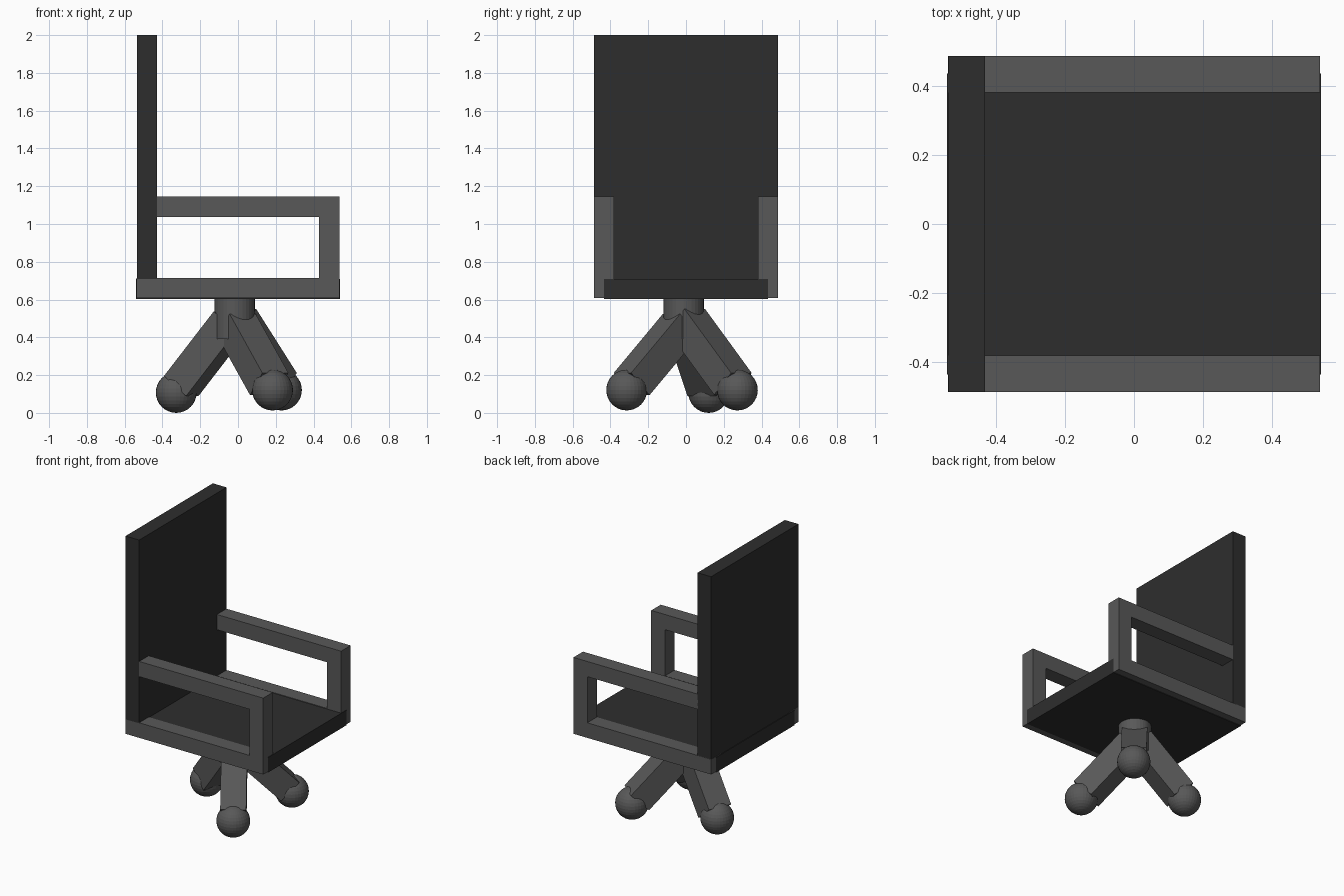
import bpy, math
from mathutils import Vector, Matrix

if "Cube" in bpy.data.objects:
    bpy.data.objects.remove(bpy.data.objects["Cube"])


def make_material(name, value):
    m = bpy.data.materials.new(name)
    m.diffuse_color = (value, value, value, 1)
    m.use_nodes = True
    m.node_tree.nodes["Principled BSDF"].inputs["Base Color"].default_value = m.diffuse_color
    return m


black = make_material("black upholstery", 0.027)
grey = make_material("grey frame", 0.098)


def box(name, lo, hi, mat):
    lo, hi = Vector(lo), Vector(hi)
    bpy.ops.mesh.primitive_cube_add(size=1)
    o = bpy.context.object
    o.name = name
    o.data.transform(Matrix.Translation((lo + hi) / 2) @ Matrix.Diagonal((*(hi - lo), 1)))
    o.data.materials.append(mat)
    return o


# Seat and tall back
box("seat", (-0.54, -0.435, 0.603), (0.54, 0.435, 0.709), black)
box("backrest", (-0.536, -0.486, 0.709), (-0.43, 0.486, 2.0), black)

# Armrest frames: one C-shaped outline per side, extruded across the arm width
outline = [(-0.537, 0.607), (0.537, 0.607), (0.537, 1.145), (-0.433, 1.145),
           (-0.433, 1.038), (0.429, 1.038), (0.429, 0.713), (-0.537, 0.713)]
n = len(outline)
for label, y0, y1 in (("right", -0.486, -0.38), ("left", 0.38, 0.486)):
    verts = [(x, y, z) for y in (y0, y1) for x, z in outline]
    faces = [tuple(range(n)), tuple(range(2 * n - 1, n - 1, -1))]
    faces += [((i + 1) % n, i, i + n, (i + 1) % n + n) for i in range(n)]
    mesh = bpy.data.meshes.new(label + "_armrest")
    mesh.from_pydata(verts, [], faces)
    mesh.materials.append(grey)
    bpy.context.collection.objects.link(bpy.data.objects.new(label + "_armrest", mesh))

# Central column under the seat
hub = Vector((-0.018, -0.013, 0))
bpy.ops.mesh.primitive_cylinder_add(vertices=32, radius=0.107, depth=0.22,
                                    location=hub + Vector((0, 0, 0.5)))
column = bpy.context.object
column.name = "column"
column.data.materials.append(grey)

# Three splayed square legs, each ending in a ball caster
casters = [((0.183, -0.314, 0.121), 45), ((0.23, 0.272, 0.121), 46),
           ((-0.327, 0.12, 0.108), 50)]
LEG_WIDTH = 0.166
for i, (pos, slope) in enumerate(casters, 1):
    ball = Vector(pos)
    out = Vector((ball.x - hub.x, ball.y - hub.y, 0))
    reach = out.length
    out.normalize()
    t = math.radians(slope)
    axis = out * math.cos(t) - Vector((0, 0, math.sin(t)))
    length = (reach - 0.05) / math.cos(t)
    side = Vector((0, 0, 1)).cross(out)
    center = ball - axis * (0.045 + length / 2)
    rot = Matrix((side, axis.cross(side), axis)).transposed().to_4x4()
    leg = box(f"leg_{i}", (-LEG_WIDTH / 2, -LEG_WIDTH / 2, -length / 2),
              (LEG_WIDTH / 2, LEG_WIDTH / 2, length / 2), grey)
    leg.matrix_world = Matrix.Translation(center) @ rot

    bpy.ops.mesh.primitive_uv_sphere_add(segments=32, ring_count=16, radius=0.108, location=ball)
    bpy.context.object.name = f"caster_{i}"
    bpy.context.object.data.materials.append(grey)
